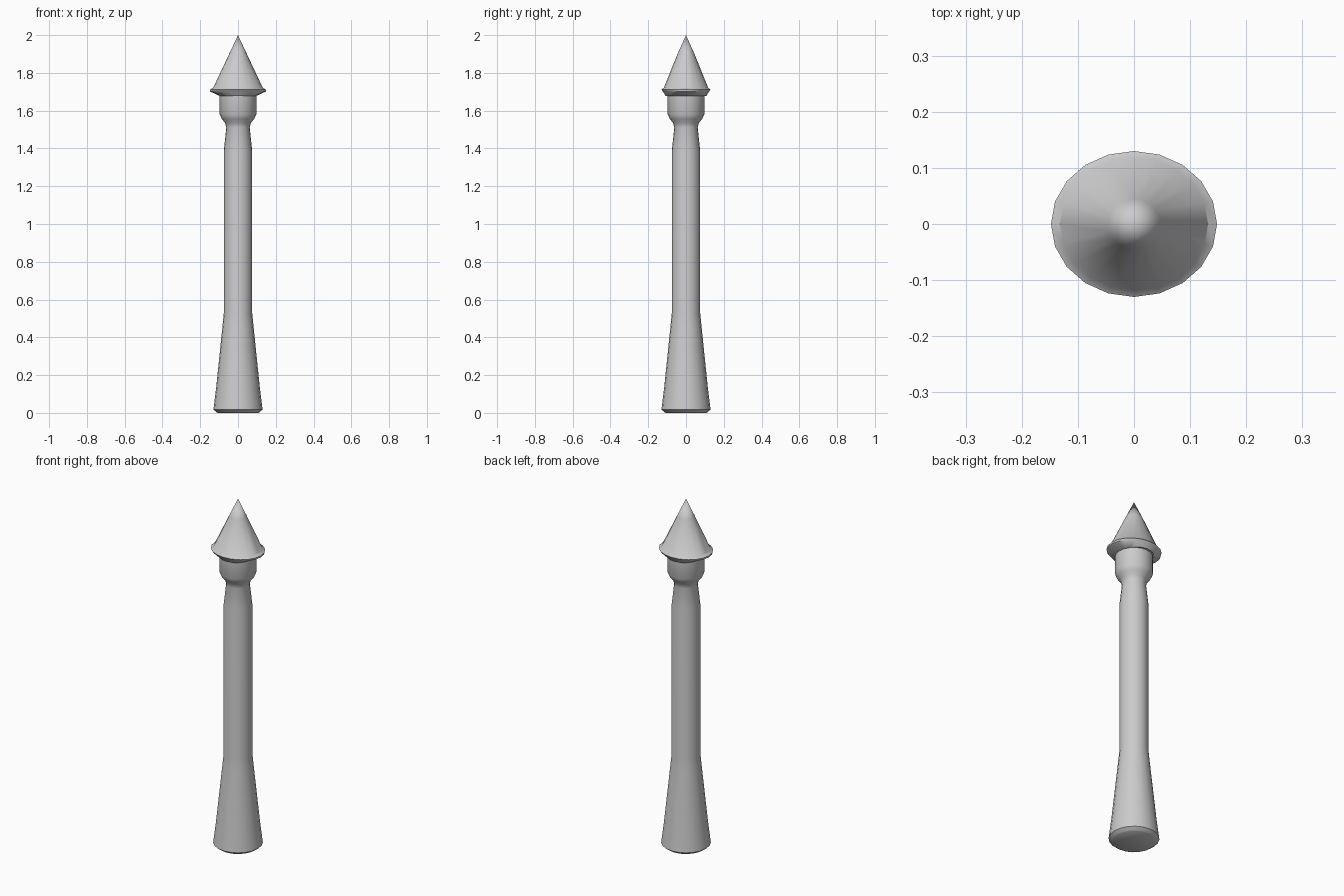
import bpy, bmesh, math

if "Cube" in bpy.data.objects:
    bpy.data.objects.remove(bpy.data.objects["Cube"])

SIDES = 20


def lathe(name, rings, angle=35):
    """Skin of elliptical rings (z, x radius, y radius), closed at both ends."""
    bm = bmesh.new()
    loops = []
    for z, rx, ry in rings:
        if rx == 0:
            loops.append([bm.verts.new((0, 0, z))])
            continue
        loops.append([bm.verts.new((rx * math.cos(2 * math.pi * i / SIDES),
                                    ry * math.sin(2 * math.pi * i / SIDES), z))
                      for i in range(SIDES)])
    for a, b in zip(loops, loops[1:]):
        for i in range(SIDES):
            j = (i + 1) % SIDES
            if len(b) == 1:
                bm.faces.new((a[i], a[j], b[0]))
            else:
                bm.faces.new((a[i], a[j], b[j], b[i]))
    for loop in (loops[0], loops[-1]):
        if len(loop) > 1:
            bm.faces.new(loop)
    bmesh.ops.recalc_face_normals(bm, faces=bm.faces)
    mesh = bpy.data.meshes.new(name)
    bm.to_mesh(mesh)
    bm.free()
    obj = bpy.data.objects.new(name, mesh)
    bpy.context.collection.objects.link(obj)
    bpy.ops.object.select_all(action='DESELECT')
    obj.select_set(True)
    bpy.context.view_layer.objects.active = obj
    bpy.ops.object.shade_smooth_by_angle(angle=math.radians(angle))
    return obj


# Flared foot, straight shaft, pinched neck and collar
shaft = [(0, 0.108), (0.005, 0.115), (0.017, 0.13), (0.13, 0.116), (0.46, 0.082),
         (0.53, 0.075), (1.39, 0.075), (1.51, 0.062), (1.535, 0.068),
         (1.555, 0.085), (1.58, 0.097), (1.69, 0.097)]
lathe("post", [(z, r, r) for z, r in shaft], 50)

# Pointed cap with an oval brim
lathe("pointed_cap", [(1.678, 0.097, 0.108), (1.701, 0.147, 0.122),
                      (1.711, 0.148, 0.13), (1.72, 0.132, 0.118),
                      (1.90, 0.047, 0.045), (2.0, 0, 0)])
